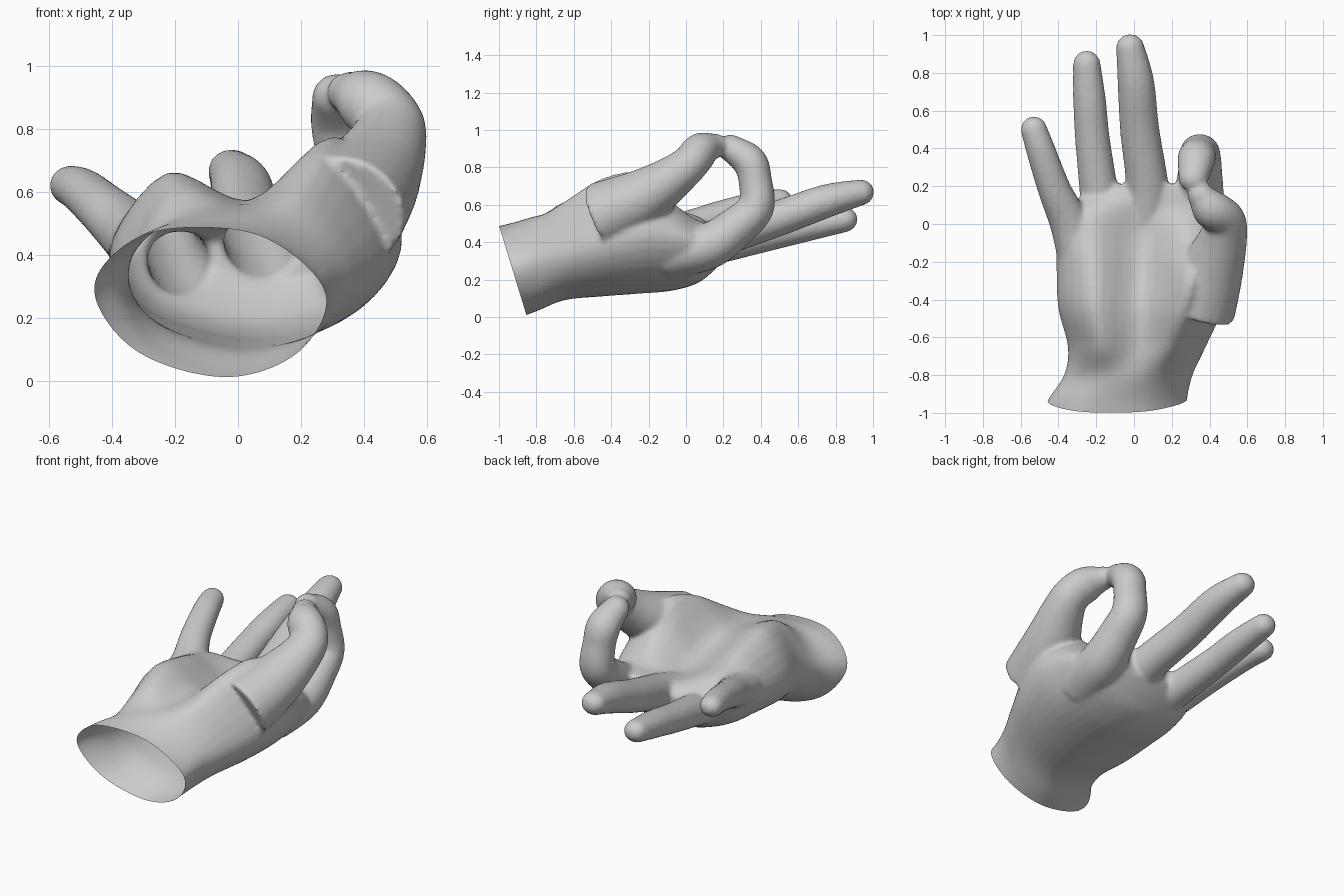
import bpy, bmesh, math
from mathutils import Vector

if "Cube" in bpy.data.objects:
    bpy.data.objects.remove(bpy.data.objects["Cube"])

skin = bpy.data.materials.new("plain_grey")
skin.diffuse_color = (0.6, 0.6, 0.6, 1)
skin.use_nodes = True
skin.node_tree.nodes["Principled BSDF"].inputs["Base Color"].default_value = skin.diffuse_color


def spline(pts, steps, closed=False):
    """Smooth curve through control points of any dimension."""
    n, out = len(pts), []
    pick = (lambda i: pts[i % n]) if closed else (lambda i: pts[max(0, min(n - 1, i))])
    for i in range(n if closed else n - 1):
        a, b, c, d = (pick(i + k) for k in (-1, 0, 1, 2))
        for s in range(steps):
            t = s / steps
            out.append([0.5 * (2 * q + (r - p) * t + (2 * p - 5 * q + 4 * r - u) * t * t
                               + (3 * q - p - 3 * r + u) * t ** 3)
                        for p, q, r, u in zip(a, b, c, d)])
    if not closed:
        out.append(list(pts[-1]))
    return out


def loft(bm, rings):
    """Closed skin over a row of equal rings."""
    rows = [[bm.verts.new(p) for p in ring] for ring in rings]
    n = len(rows[0])
    for a, b in zip(rows, rows[1:]):
        for i in range(n):
            j = (i + 1) % n
            bm.faces.new((a[i], a[j], b[j], b[i]))
    bm.faces.new(rows[0][::-1])
    bm.faces.new(rows[-1])


def digit(bm, pts, flat=0.92, sides=24):
    """Tapered round-tipped tube along points (x, y, z, radius)."""
    path = spline(pts, 8)
    # rounded tip
    end, r = Vector(path[-1][:3]), path[-1][3]
    tan = (end - Vector(path[-2][:3])).normalized()
    for k in range(1, 7):
        a = math.radians(14 * k)
        path.append([*(end + tan * r * math.sin(a)), r * math.cos(a)])
    rings = []
    for i, p in enumerate(path):
        t = (Vector(path[min(i + 1, len(path) - 1)][:3]) - Vector(path[max(i - 1, 0)][:3])).normalized()
        up = Vector((1, 0, 0)).cross(t).normalized()
        side = t.cross(up)
        rings.append([Vector(p[:3]) + p[3] * (side * math.cos(w) + up * flat * math.sin(w))
                      for w in (math.tau * s / sides for s in range(sides))])
    loft(bm, rings)


bm = bmesh.new()

# palm and wrist: y, left x, right x, left z, right z, back z, little-side pad, hollow, thumb pad
sections = [
    (-1.08, -.50, .28, .27, .26, -.06, .44, .47, .43),
    (-.94, -.46, .28, .29, .27, -.02, .46, .50, .45),
    (-.80, -.37, .31, .32, .32, .03, .50, .54, .50),
    (-.65, -.35, .38, .36, .36, .09, .61, .56, .61),
    (-.45, -.40, .47, .40, .42, .11, .66, .57, .74),
    (-.25, -.41, .52, .42, .47, .125, .63, .52, .77),
    (-.08, -.41, .50, .44, .45, .14, .58, .48, .62),
    (.06, -.38, .46, .46, .41, .18, .54, .48, .52),
    (.15, -.27, .42, .43, .42, .25, .48, .49, .50),
    (.21, -.12, .36, .42, .43, .32, .46, .50, .49),
]
rings = []
for y, xl, xr, zl, zr, zb, pl, pm, pr in spline(sections, 6):
    at = lambda f: xl + (xr - xl) * f
    outline = [(xl, zl), (at(.2), pl), (at(.5), pm), (at(.78), pr), (xr, zr),
               (at(.86), zb + .3 * (zr - zb)), (at(.52), zb), (at(.14), zb + .3 * (zl - zb))]
    rings.append([(x, y, z) for x, z in spline(outline, 5, True)])
loft(bm, rings)

# little, ring, middle and index fingers
digit(bm, [(-.28, -.20, .42, .12), (-.34, 0, .47, .105), (-.42, .18, .54, .088),
           (-.49, .38, .60, .078), (-.53, .50, .62, .07)])
digit(bm, [(-.16, -.10, .34, .12), (-.18, .12, .37, .105), (-.22, .45, .44, .092),
           (-.235, .65, .485, .087), (-.25, .845, .52, .073)])
digit(bm, [(.06, 0, .36, .13), (.07, .20, .43, .113), (.03, .50, .53, .104),
           (.01, .75, .62, .097), (-.02, .93, .665, .076)])
digit(bm, [(.30, -.10, .34, .15), (.34, .12, .38, .135), (.35, .28, .49, .117), (.35, .375, .59, .106),
           (.34, .37, .73, .097), (.33, .34, .83, .10), (.315, .245, .90, .08)])
# thumb, rising from its pad to meet the index tip
digit(bm, [(.34, -.45, .54, .20), (.41, -.25, .63, .17), (.47, -.08, .74, .13), (.48, .02, .82, .11),
           (.41, .08, .89, .105), (.355, .15, .915, .072)])

bmesh.ops.recalc_face_normals(bm, faces=bm.faces)
mesh = bpy.data.meshes.new("hand")
bm.to_mesh(mesh)
hand = bpy.data.objects.new("hand", mesh)
bpy.context.collection.objects.link(hand)

# fuse the parts into one soft skin
remesh = hand.modifiers.new("fuse", 'REMESH')
remesh.mode = 'VOXEL'
remesh.voxel_size = 0.014
soften = hand.modifiers.new("soften", 'SMOOTH')
soften.factor = 0.5
soften.iterations = 5
fused = bpy.data.meshes.new_from_object(hand.evaluated_get(bpy.context.evaluated_depsgraph_get()))
hand.modifiers.clear()

# slanted open end of the wrist
bm = bmesh.new()
bm.from_mesh(fused)
bmesh.ops.bisect_plane(bm, geom=bm.verts[:] + bm.edges[:] + bm.faces[:], plane_co=(0, -.85, 0),
                       plane_no=(0, 1, .306), clear_inner=True)
bm.to_mesh(fused)
bm.free()
hand.data = fused
fused.materials.clear()
fused.materials.append(skin)

bpy.context.view_layer.objects.active = hand
hand.select_set(True)
bpy.ops.object.shade_smooth_by_angle(angle=math.radians(50))
